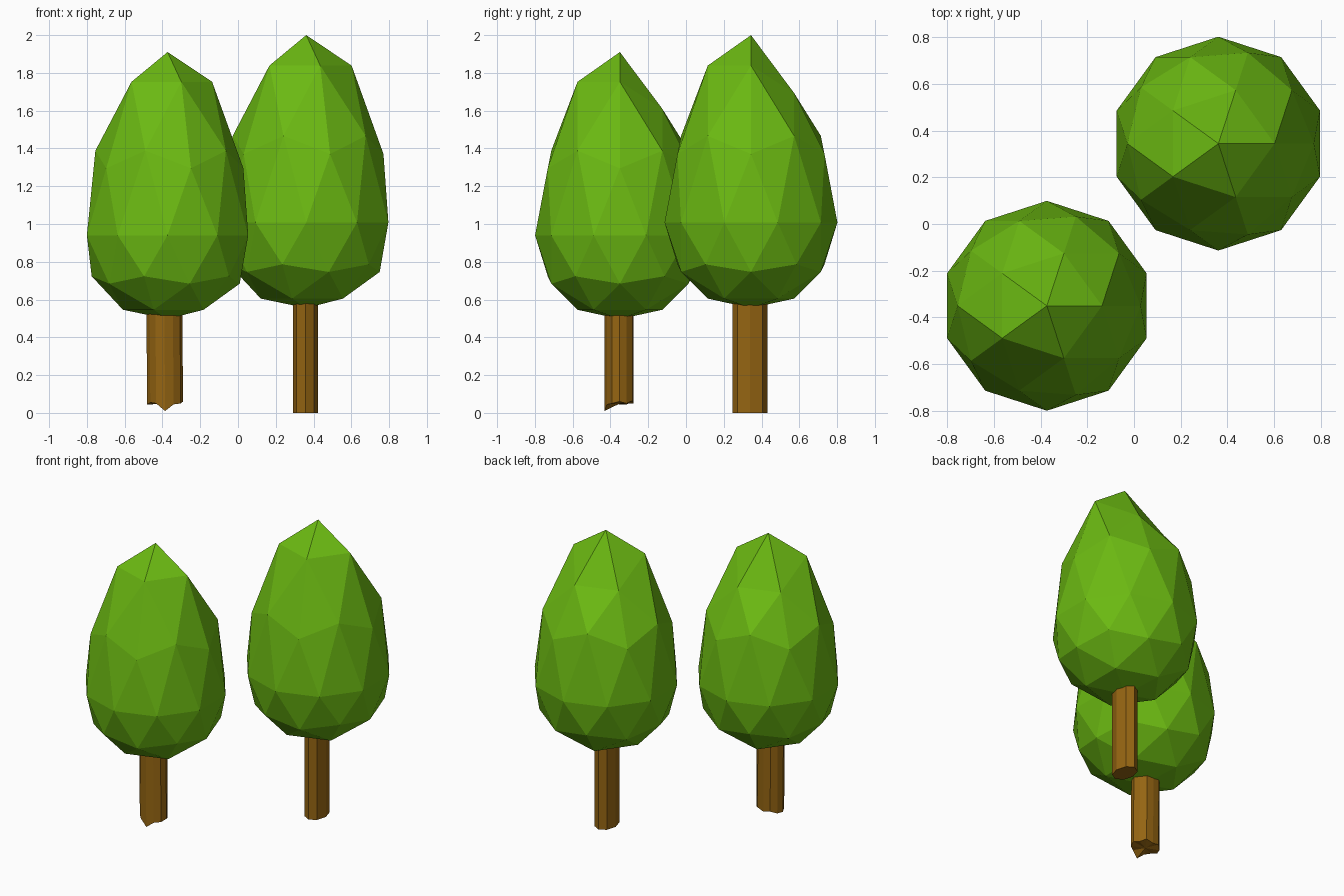
import bpy, bmesh
from math import cos, sin, pi, atan2, degrees

if "Cube" in bpy.data.objects:
    bpy.data.objects.remove(bpy.data.objects["Cube"])


def material(name, color):
    m = bpy.data.materials.new(name)
    m.diffuse_color = color
    m.use_nodes = True
    m.node_tree.nodes["Principled BSDF"].inputs["Base Color"].default_value = m.diffuse_color
    return m


green = material("leaf_green", (0.147, 0.485, 0.006, 1))
brown = material("bark_brown", (0.30, 0.13, 0.006, 1))


def finish(bm, name, mat, location):
    bmesh.ops.recalc_face_normals(bm, faces=bm.faces)
    mesh = bpy.data.meshes.new(name)
    bm.to_mesh(mesh)
    bm.free()
    mesh.materials.append(mat)
    ob = bpy.data.objects.new(name, mesh)
    ob.location = location
    bpy.context.collection.objects.link(ob)


# Height of each icosphere ring relative to the widest ring
RINGS = [(1.0, 0.985), (0.851, 0.825), (0.526, 0.455), (0.447, 0.36), (0.0, 0.0),
         (-0.447, -0.22), (-0.526, -0.26), (-0.851, -0.40), (-1.0, -0.45)]


# Egg-shaped crown with a pulled-up peak, two upper corners staying low at the back
def crown(name, x, y, z, radius, stretch):
    bm = bmesh.new()
    bmesh.ops.create_icosphere(bm, subdivisions=2, radius=1)
    for v in bm.verts:
        level, height = min(RINGS, key=lambda r: abs(r[0] - v.co.z))
        angle = degrees(atan2(v.co.y, v.co.x))
        if level == 0.851 and 60 < angle < 160:
            height = 0.68
        v.co.x *= radius
        v.co.y *= radius
        v.co.z = height * stretch
    finish(bm, name, green, (x, y, z))


# Faceted trunk: one bottom height and one radius factor per side
def trunk(name, x, y, rx, ry, top, bottoms, radii, lean=0):
    bm = bmesh.new()
    n = len(bottoms)
    low, high = [], []
    for i, (z, f) in enumerate(zip(bottoms, radii)):
        a = 2 * pi * i / n
        px, py = rx * f * cos(a), ry * f * sin(a)
        low.append(bm.verts.new((px + lean, py, z)))
        high.append(bm.verts.new((px, py, top)))
    center = bm.verts.new((lean, 0, sum(bottoms) / n))
    bm.faces.new(high)
    for i in range(n):
        j = (i + 1) % n
        bm.faces.new((low[i], low[j], high[j], high[i]))
        bm.faces.new((center, low[j], low[i]))
    finish(bm, name, brown, (x, y, 0))


# Front left tree with a ragged trunk
crown("front_crown", -0.373, -0.35, 0.94, 0.449, 0.985)
trunk("front_trunk", -0.39, -0.352, 0.095, 0.08, 0.56,
      [0.06, 0.05, 0.065, 0.05, 0.06, 0.045, 0.045, 0.055, 0.05, 0.01, 0.045, 0.05],
      [1, 0.95, 1, 0.93, 1, 0.97, 1, 0.95, 1, 1, 0.95, 1], 0.004)

# Back right tree with a clean octagonal trunk
crown("back_crown", 0.361, 0.344, 1.008, 0.4575, 1.007)
trunk("back_trunk", 0.357, 0.338, 0.066, 0.093, 0.62, [0] * 8, [1] * 8)
